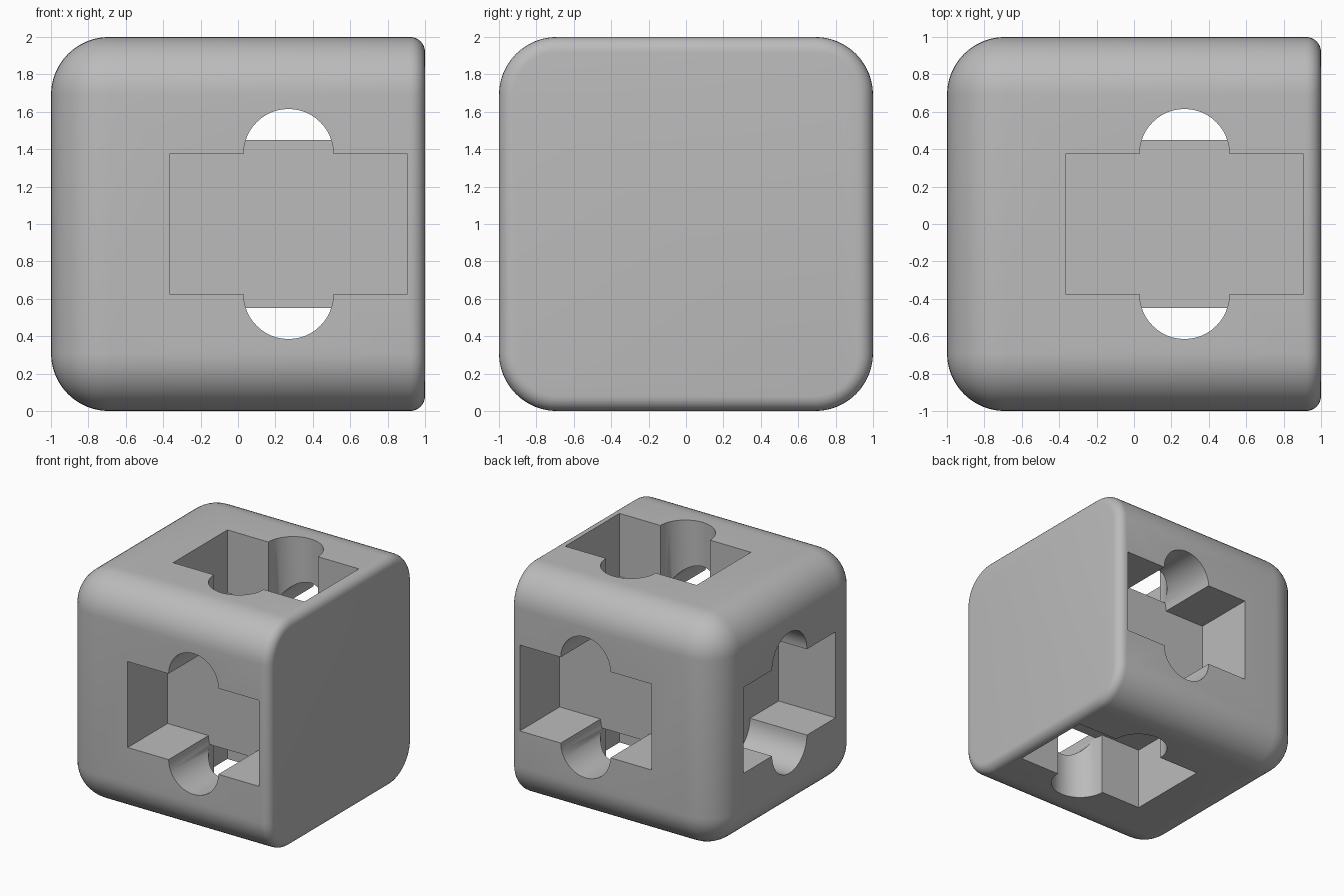
import bpy, bmesh, math
from mathutils import Matrix

default = bpy.data.objects.get("Cube")
if default:
    bpy.data.objects.remove(default, do_unlink=True)

POCKET_FLOOR = 0.45   # distance of every pocket floor from the cube centre

grey = bpy.data.materials.new("plain grey")
grey.use_nodes = True
grey.diffuse_color = (0.5, 0.5, 0.5, 1)
grey.node_tree.nodes["Principled BSDF"].inputs["Base Color"].default_value = (0.5, 0.5, 0.5, 1)


def make_object(name, bm):
    bmesh.ops.recalc_face_normals(bm, faces=bm.faces)
    mesh = bpy.data.meshes.new(name)
    bm.to_mesh(mesh)
    bm.free()
    obj = bpy.data.objects.new(name, mesh)
    bpy.context.collection.objects.link(obj)
    mesh.materials.append(grey)
    return obj


def on_flat_side(edge):
    return all(v.co.x > 0.999 for v in edge.verts)


# Body: wide fillets everywhere except a narrow one round the flat side
bm = bmesh.new()
bmesh.ops.create_cube(bm, size=2)
wide = [e for e in bm.edges if not on_flat_side(e)]
bmesh.ops.bevel(bm, geom=wide, offset=0.31, segments=12, profile=0.5,
                affect='EDGES', clamp_overlap=True)
narrow = [e for e in bm.edges if on_flat_side(e)]
bmesh.ops.bevel(bm, geom=narrow, offset=0.08, segments=6, profile=0.5,
                affect='EDGES', clamp_overlap=True)
bmesh.ops.translate(bm, verts=bm.verts, vec=(0, 0, 1))
body = make_object("rounded_cube_body", bm)


# Pocket cutter: rectangle with a round lobe on each long side
def pocket_cutter(name, centre, rotation, half_w=0.635, half_h=0.375, lobe=0.24, steps=24):
    half = [(half_w, half_h)]
    for i in range(steps + 1):
        a = math.pi * i / steps
        half.append((lobe * math.cos(a), half_h + lobe * math.sin(a)))
    half.append((-half_w, half_h))
    outline = half + [(-u, -v) for u, v in half]
    bm = bmesh.new()
    floor = bm.faces.new([bm.verts.new((u, v, POCKET_FLOOR)) for u, v in outline])
    ext = bmesh.ops.extrude_face_region(bm, geom=[floor])
    top = [g for g in ext["geom"] if isinstance(g, bmesh.types.BMVert)]
    bmesh.ops.translate(bm, verts=top, vec=(0, 0, 1))
    place = Matrix.Translation((centre, 0, 1)) @ rotation
    bmesh.ops.transform(bm, matrix=place, verts=bm.verts)
    cutter = make_object(name, bm)
    cutter.hide_render = True
    return cutter


# Four pockets around the x axis, one in the end opposite the flat side
quarter = math.pi / 2
cutters = [pocket_cutter(side + "_pocket_cutter", 0.27, Matrix.Rotation(i * quarter, 4, 'X'))
           for i, side in enumerate(("top", "front", "bottom", "back"))]
end_turn = Matrix.Rotation(-quarter, 4, 'Y') @ Matrix.Rotation(quarter, 4, 'Z')
cutters.append(pocket_cutter("end_pocket_cutter", 0, end_turn))

bpy.ops.object.select_all(action='DESELECT')
body.select_set(True)
bpy.context.view_layer.objects.active = body
for cutter in cutters:
    mod = body.modifiers.new(cutter.name, 'BOOLEAN')
    mod.operation = 'DIFFERENCE'
    mod.solver = 'EXACT'
    mod.object = cutter
    bpy.ops.object.modifier_apply(modifier=mod.name)
    bpy.data.objects.remove(cutter, do_unlink=True)

bpy.ops.object.shade_smooth_by_angle(angle=math.radians(30))
